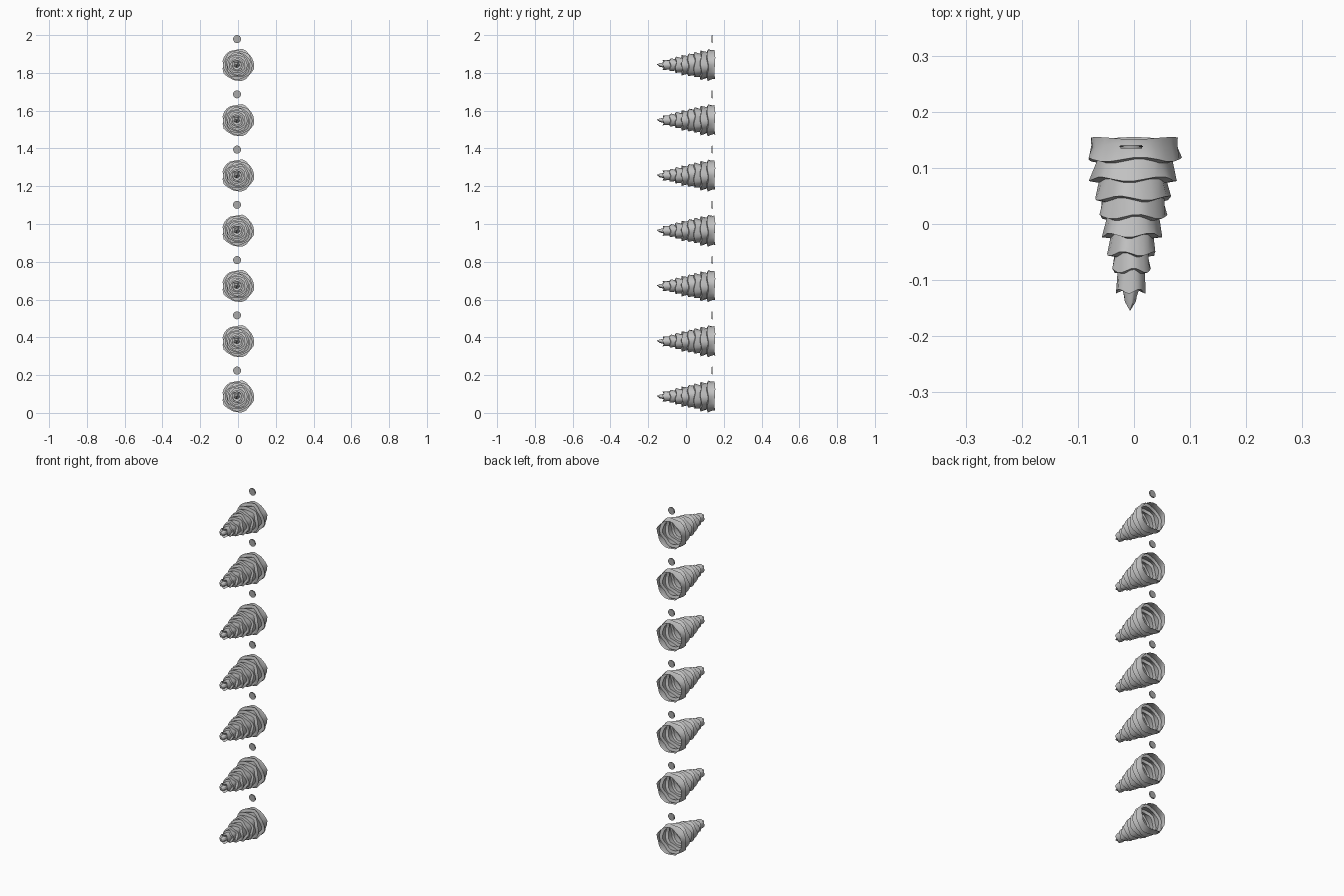
import bpy, bmesh, math

cube = bpy.data.objects.get("Cube")
if cube:
    bpy.data.objects.remove(cube)

COUNT, PITCH = 7, 0.2925
SIDES = 24
# (y, radius) from the open back to the tip; each tier flares out and steps in
PROFILE = [(0.153, 0.077), (0.14, 0.076), (0.115, 0.084), (0.112, 0.067),
           (0.08, 0.077), (0.077, 0.06), (0.046, 0.067), (0.043, 0.055),
           (0.013, 0.06), (0.01, 0.046), (-0.02, 0.053), (-0.022, 0.038),
           (-0.053, 0.043), (-0.055, 0.03), (-0.083, 0.034), (-0.085, 0.024),
           (-0.12, 0.026), (-0.115, 0.014), (-0.135, 0.01)]
TIP = -0.155


def material(name, value):
    m = bpy.data.materials.new(name)
    m.use_nodes = True
    colour = (value, value, value, 1)
    m.diffuse_color = colour
    m.node_tree.nodes["Principled BSDF"].inputs["Base Color"].default_value = colour
    return m


def drift(y):
    """Sideways lean of the axis toward the tip."""
    return -0.007 * max(0, 0.1 - y) / 0.25


def finish(bm, name, mat):
    mesh = bpy.data.meshes.new(name)
    bmesh.ops.recalc_face_normals(bm, faces=bm.faces)
    for f in bm.faces:
        f.smooth = True
    for e in bm.edges:
        e.smooth = len(e.link_faces) == 2 and e.calc_face_angle() < math.radians(40)
    bm.to_mesh(mesh)
    bm.free()
    mesh.materials.append(mat)
    return mesh


# Ridged cone shell: a lathed zigzag with uneven lips, open at the back
def cone_mesh(mat):
    bm = bmesh.new()
    rings = []
    for i, (y, r) in enumerate(PROFILE):
        tier = i // 2
        ring = []
        for k in range(SIDES):
            a = math.tau * k / SIDES
            lump = 0.035 * math.sin(5 * a + 1.9 * tier) + 0.02 * math.sin(8 * a - 2.3 * tier)
            wave = 0.004 * math.sin(4 * a + 2.1 * tier) if i else 0.002 * math.sin(3 * a)
            rr = r * (1 + lump)
            ring.append(bm.verts.new((rr * math.cos(a) + drift(y), y + wave,
                                      rr * math.sin(a))))
        rings.append(ring)
    for a, b in zip(rings, rings[1:]):
        for k in range(SIDES):
            n = (k + 1) % SIDES
            bm.faces.new((a[k], a[n], b[n], b[k]))
    tip = bm.verts.new((drift(TIP), TIP, 0.003))
    for k in range(SIDES):
        bm.faces.new((rings[-1][k], rings[-1][(k + 1) % SIDES], tip))
    return finish(bm, "ridged_cone", mat)


# Small round stud with a chamfered rim
def stud_mesh(mat):
    bm = bmesh.new()
    bmesh.ops.create_cone(bm, cap_ends=True, segments=SIDES, radius1=0.021,
                          radius2=0.021, depth=0.006)
    rims = [e for e in bm.edges if abs(e.verts[0].co.z - e.verts[1].co.z) < 0.001]
    bmesh.ops.bevel(bm, geom=rims, offset=0.002, segments=2, affect='EDGES')
    for v in bm.verts:
        v.co = (v.co.x, -v.co.z, v.co.y)
    return finish(bm, "round_stud", mat)


grey = material("light_grey", 0.55)
dark = material("mid_grey", 0.4)
cone, stud = cone_mesh(grey), stud_mesh(dark)

# Stack the pairs in a vertical row
for n in range(COUNT):
    for name, mesh, loc in (("ridged_cone", cone, (0, 0, 0.087)),
                            ("round_stud", stud, (-0.005, 0.138, 0.224))):
        ob = bpy.data.objects.new(f"{name}_{n + 1}", mesh)
        ob.location = (loc[0], loc[1], loc[2] + n * PITCH)
        bpy.context.collection.objects.link(ob)
